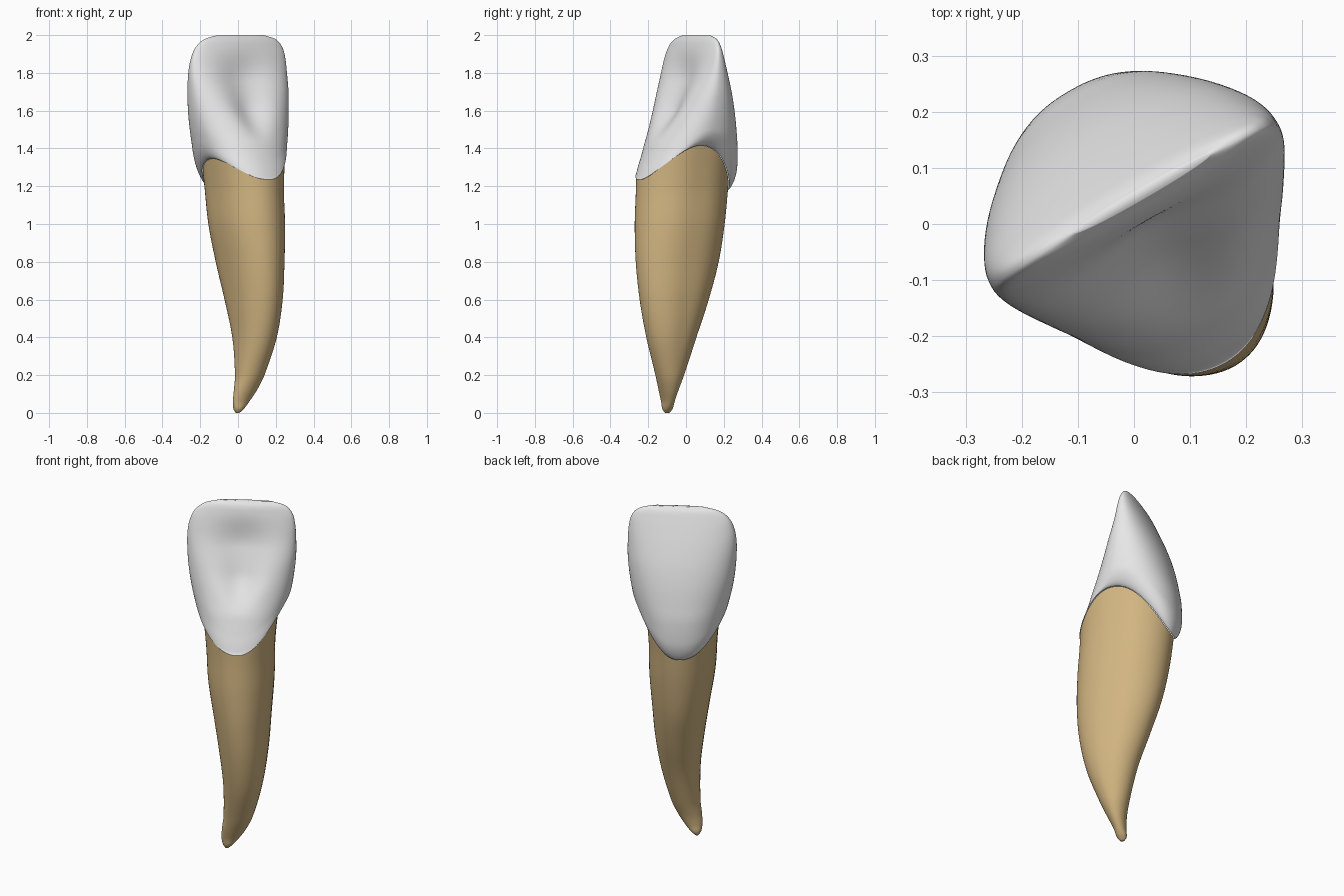
import bpy, bmesh, math

if "Cube" in bpy.data.objects:
    bpy.data.objects.remove(bpy.data.objects["Cube"])

TILT = math.radians(30)          # biting edge is turned about z
CT, ST = math.cos(TILT), math.sin(TILT)
N = 96

# root: z, x min, x max, y min, y max
ROOT = [(0, -.012, .008, -.112, -.088), (.02, -.024, .03, -.125, -.072),
        (.06, -.027, .06, -.132, -.06), (.12, -.022, .1, -.145, -.04),
        (.2, -.016, .14, -.162, -.01), (.4, -.03, .205, -.21, .055),
        (.6, -.07, .235, -.245, .12), (.8, -.115, .243, -.265, .172),
        (1.0, -.152, .244, -.27, .203), (1.2, -.172, .237, -.263, .222),
        (1.5, -.205, .25, -.262, .25)]
# crown: z, u min, u max, lingual v, labial v, middle v
CROWN = [(1.1, -.2, .235, -.272, .24, 0), (1.25, -.202, .24, -.276, .262, 0),
         (1.4, -.225, .262, -.225, .258, .01), (1.5, -.248, .286, -.178, .24, .015),
         (1.6, -.265, .302, -.135, .217, .02), (1.7, -.274, .311, -.097, .187, .025),
         (1.8, -.275, .31, -.058, .149, .03), (1.88, -.262, .304, -.026, .115, .032),
         (1.94, -.232, .287, -.002, .088, .035), (1.98, -.178, .248, .014, .068, .038),
         (2.0, -.1, .18, .03, .05, .04)]


def smooth(t):
    t = max(0, min(1, t))
    return t * t * (3 - 2 * t)


def sample(table, z):
    """Cubic interpolation of a table row at height z."""
    z = max(table[0][0], min(table[-1][0], z))
    i = 0
    while i < len(table) - 2 and z > table[i + 1][0]:
        i += 1
    a, b = table[i], table[i + 1]
    p, q = table[max(i - 1, 0)], table[min(i + 2, len(table) - 1)]
    h = b[0] - a[0]
    t = (z - a[0]) / h
    out = []
    for k in range(1, len(a)):
        m0 = (b[k] - p[k]) / (b[0] - p[0]) * h
        m1 = (q[k] - a[k]) / (q[0] - a[0]) * h
        out.append((2*t**3 - 3*t*t + 1) * a[k] + (t**3 - 2*t*t + t) * m0
                   + (3*t*t - 2*t**3) * b[k] + (t**3 - t*t) * m1)
    return out


def neck(th):
    """Height of the wavy line between crown and root."""
    c = math.cos(th)
    return 1.205 - .03 * math.sin(th) + (.21 if c > 0 else .14) * abs(c) ** 2.2


def to_world(u, v):
    return u * CT - v * ST, u * ST + v * CT


def root_point(th, z, grow=1.0):
    x0, x1, y0, y1 = sample(ROOT, z)
    hx, hy = ((x1 - x0) / 2) ** 2, ((y1 - y0) / 2) ** 2
    s, d = hx + hy, (hy - hx) / (CT * CT - ST * ST)
    a = math.sqrt(max((s - d) / 2, .3 * s / 2)) * (1 + .05 * smooth(z - .2))
    b = math.sqrt(max((s + d) / 2, .3 * s / 2))
    # shallow groove along both sides
    groove = 1 - .04 * smooth((z - .15) / .3) * math.exp(-(math.sin(th) / .35) ** 2)
    x, y = to_world(a * math.cos(th) * groove * grow, b * math.sin(th) * grow)
    return x + (x0 + x1) / 2, y + (y0 + y1) / 2, z


def crown_point(th, t):
    zn = neck(th)
    z = zn + (2 - zn) * t
    u0, u1, vl, vb, vm = sample(CROWN, z)
    c, s = math.cos(th), math.sin(th)
    e = 2 / 2.25
    u = (u0 + u1) / 2 + (u1 - u0) / 2 * math.copysign(abs(c) ** e, c)
    k = abs(s) ** e
    v = vm + (vb - vm) * k if s > 0 else vm + (vl - vm) * k
    if s < 0:   # hollow between the two marginal ridges
        width = .06 + .11 * smooth((z - 1.42) / .45)
        depth = .055 * smooth((z - 1.42) / .2) * smooth((1.97 - z) / .22)
        v += depth * math.exp(-((u - .02) / width) ** 2) * smooth(-s * 2)
    x, y = to_world(u, v)
    # rounded lip where the crown meets the root
    w = math.sqrt(max(0, 1 - (1 - min(1, t / .14)) ** 2))
    rx, ry, _ = root_point(th, z, 1.015)
    return rx + (x - rx) * w, ry + (y - ry) * w, z


def loft(name, rings, mat, cap_start, cap_end):
    bm = bmesh.new()
    vs = [[bm.verts.new(p) for p in r] for r in rings]
    for a, b in zip(vs, vs[1:]):
        for i in range(N):
            j = (i + 1) % N
            bm.faces.new((a[i], a[j], b[j], b[i]))
    if cap_start:
        bm.faces.new(vs[0][::-1])
    if cap_end:
        bm.faces.new(vs[-1])
    for f in bm.faces:
        f.smooth = True
    me = bpy.data.meshes.new(name)
    bm.to_mesh(me)
    bm.free()
    me.materials.append(mat)
    ob = bpy.data.objects.new(name, me)
    bpy.context.collection.objects.link(ob)
    return ob


def material(name, col):
    m = bpy.data.materials.new(name)
    m.diffuse_color = (*col, 1)
    m.use_nodes = True
    m.node_tree.nodes["Principled BSDF"].inputs["Base Color"].default_value = m.diffuse_color
    return m


angles = [2 * math.pi * i / N for i in range(N)]

# root, its open top hidden inside the crown
steps = [(i / 70) ** 1.5 for i in range(71)]
loft("root", [[root_point(a, s * neck(a)) for a in angles] for s in steps],
     material("root tan", (.64, .46, .22)), True, False)

# crown, rings packed closer at the lip and the biting edge
steps = [(1 - math.cos(math.pi * i / 80)) / 2 for i in range(81)]
loft("crown", [[crown_point(a, t) for a in angles] for t in steps],
     material("enamel white", (.8, .8, .8)), False, True)
